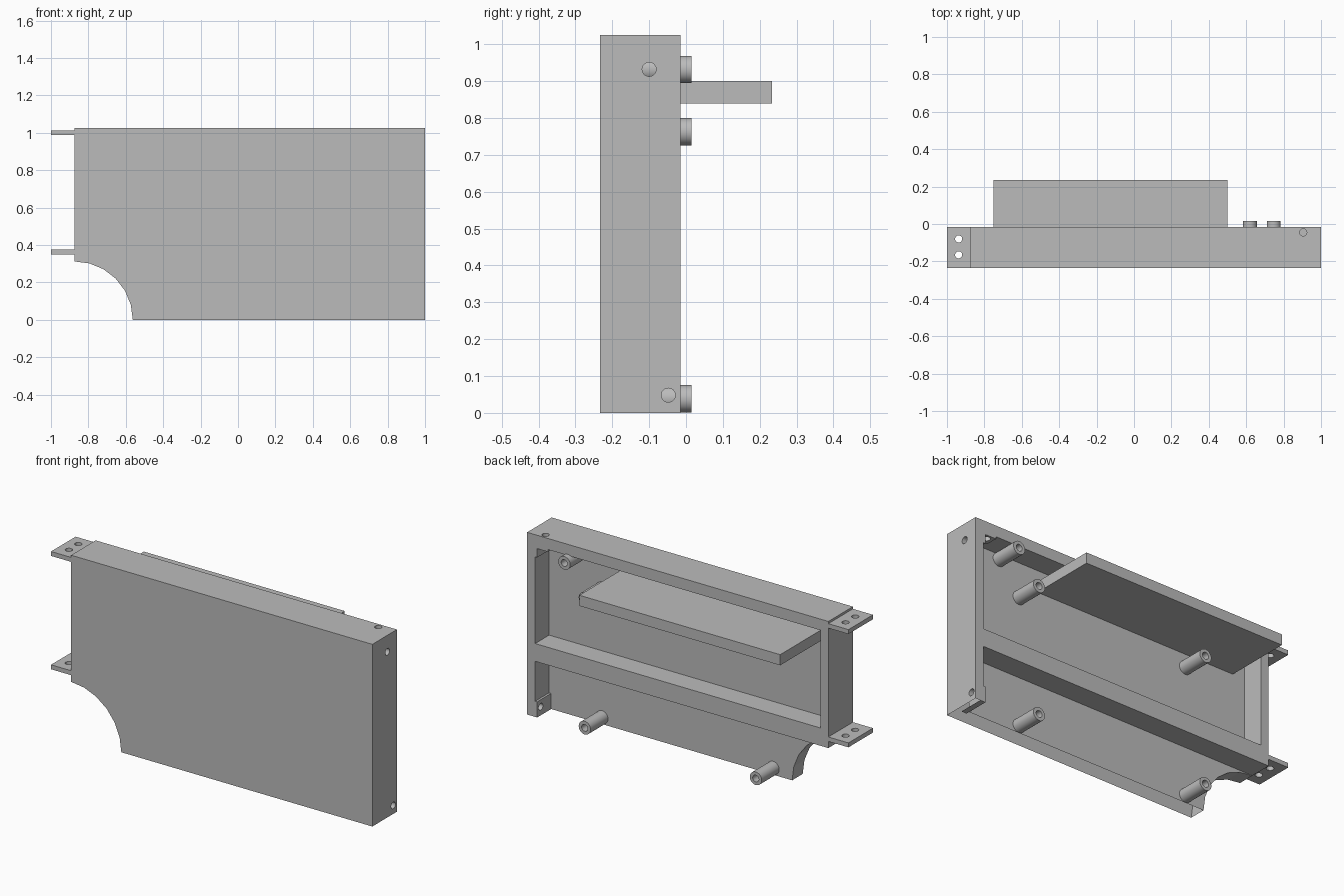
import bpy, bmesh, math
from mathutils import Matrix, Vector

if "Cube" in bpy.data.objects:
    bpy.data.objects.remove(bpy.data.objects["Cube"])

grey = bpy.data.materials.new("plain_grey")
grey.use_nodes = True
grey.diffuse_color = (0.5, 0.5, 0.5, 1)
grey.node_tree.nodes["Principled BSDF"].inputs["Base Color"].default_value = (0.5, 0.5, 0.5, 1)

FRONT, FLOOR, BACK = -0.234, -0.14, -0.0156   # casing depth levels
LEFT_END, RIGHT_END, TOP = -0.875, 1.0, 1.025
SHELF_LOW, SHELF_HIGH = 0.3125, 0.4125


def finish(name, bm):
    bmesh.ops.recalc_face_normals(bm, faces=bm.faces[:])
    mesh = bpy.data.meshes.new(name)
    bm.to_mesh(mesh)
    bm.free()
    mesh.materials.append(grey)
    obj = bpy.data.objects.new(name, mesh)
    bpy.context.collection.objects.link(obj)
    return obj


def box(name, x, y, z):
    bm = bmesh.new()
    bmesh.ops.create_cube(bm, size=1)
    for v in bm.verts:
        v.co = [r[0] if c < 0 else r[1] for c, r in zip(v.co, (x, y, z))]
    return finish(name, bm)


def rod(name, centre, axis, radius, length):
    bm = bmesh.new()
    turn = Vector((0, 0, 1)).rotation_difference(Vector(axis)).to_matrix().to_4x4()
    bmesh.ops.create_cone(bm, cap_ends=True, segments=24, radius1=radius, radius2=radius,
                          depth=length, matrix=Matrix.Translation(centre) @ turn)
    return finish(name, bm)


def combine(target, tool, operation):
    tool.hide_render = True
    mod = target.modifiers.new("combine", 'BOOLEAN')
    mod.operation, mod.object, mod.solver = operation, tool, 'EXACT'
    bpy.context.view_layer.objects.active = target
    bpy.ops.object.modifier_apply(modifier=mod.name)
    bpy.data.objects.remove(tool)


# Casing: extruded outline with a quarter-round corner
arc = [(LEFT_END + SHELF_LOW * math.sin(a), SHELF_LOW * math.cos(a))
       for a in (math.radians(15 * i) for i in range(7))]
outline = arc + [(RIGHT_END, 0), (RIGHT_END, TOP), (LEFT_END, TOP)]
bm = bmesh.new()
face = bm.faces.new([bm.verts.new((x, FRONT, z)) for x, z in outline])
grown = bmesh.ops.extrude_face_region(bm, geom=[face])["geom"]
bmesh.ops.translate(bm, vec=(0, BACK - FRONT, 0),
                    verts=[g for g in grown if isinstance(g, bmesh.types.BMVert)])
casing = finish("casing", bm)

# Two open bays behind the front panel, leaving walls and the shelf
combine(casing, box("upper_bay", (-0.825, 0.95), (FLOOR, 0.1), (SHELF_HIGH, 0.9625)), 'DIFFERENCE')
combine(casing, box("lower_bay", (-1, 0.95), (FLOOR, 0.1), (-0.1, SHELF_LOW)), 'DIFFERENCE')

# Thickened pads around the screw holes
combine(casing, box("foot_pad", (0.9375, 0.97), (FLOOR - 0.02, BACK), (0, 0.088)), 'UNION')
combine(casing, box("corner_pad", (0.9375, 0.97), (FLOOR - 0.02, BACK), (0.9, 0.98)), 'UNION')
combine(casing, box("top_pad", (0.87, 0.96), (-0.085, BACK), (0.95, 0.98)), 'UNION')

# Screw holes in the side and top walls
for centre, axis in (((0.97, -0.048, 0.048), (1, 0, 0)),
                     ((0.97, -0.1, 0.932), (1, 0, 0)),
                     ((0.905, -0.045, 1.0), (0, 0, 1))):
    combine(casing, rod("hole", centre, axis, 0.019, 0.16), 'DIFFERENCE')

# Mounting tabs with two holes each
for name, z in (("lower_tab", 0.35), ("upper_tab", 0.9875)):
    tab = box(name, (-1, LEFT_END), (FRONT, BACK), (z, z + 0.025))
    for y in (-0.165, -0.08):
        combine(tab, rod("hole", (-0.9375, y, z), (0, 0, 1), 0.019, 0.2), 'DIFFERENCE')

# Projecting ledge board
box("ledge_board", (-0.75, 0.5), (FLOOR, 0.234), (0.84, 0.9))

# Hollow round posts turned from a profile
profile = [(0, FLOOR), (0.037, FLOOR), (0.037, -BACK), (0.019, -BACK), (0.019, -0.12), (0, -0.12)]
for i, (x, z) in enumerate(((0.747, 0.932), (0.62, 0.763), (-0.445, 0.763),
                            (0.62, 0.0385), (-0.445, 0.0385))):
    bm = bmesh.new()
    verts = [bm.verts.new((x + r, y, z)) for r, y in profile]
    edges = [bm.edges.new(pair) for pair in zip(verts, verts[1:])]
    bmesh.ops.spin(bm, geom=verts + edges, cent=(x, 0, z), axis=(0, 1, 0),
                   angle=math.tau, steps=32)
    bmesh.ops.remove_doubles(bm, verts=bm.verts[:], dist=0.0001)
    post = finish(f"post_{i + 1}", bm)
    bpy.ops.object.select_all(action='DESELECT')
    post.select_set(True)
    bpy.context.view_layer.objects.active = post
    bpy.ops.object.shade_smooth_by_angle(angle=math.radians(35))
